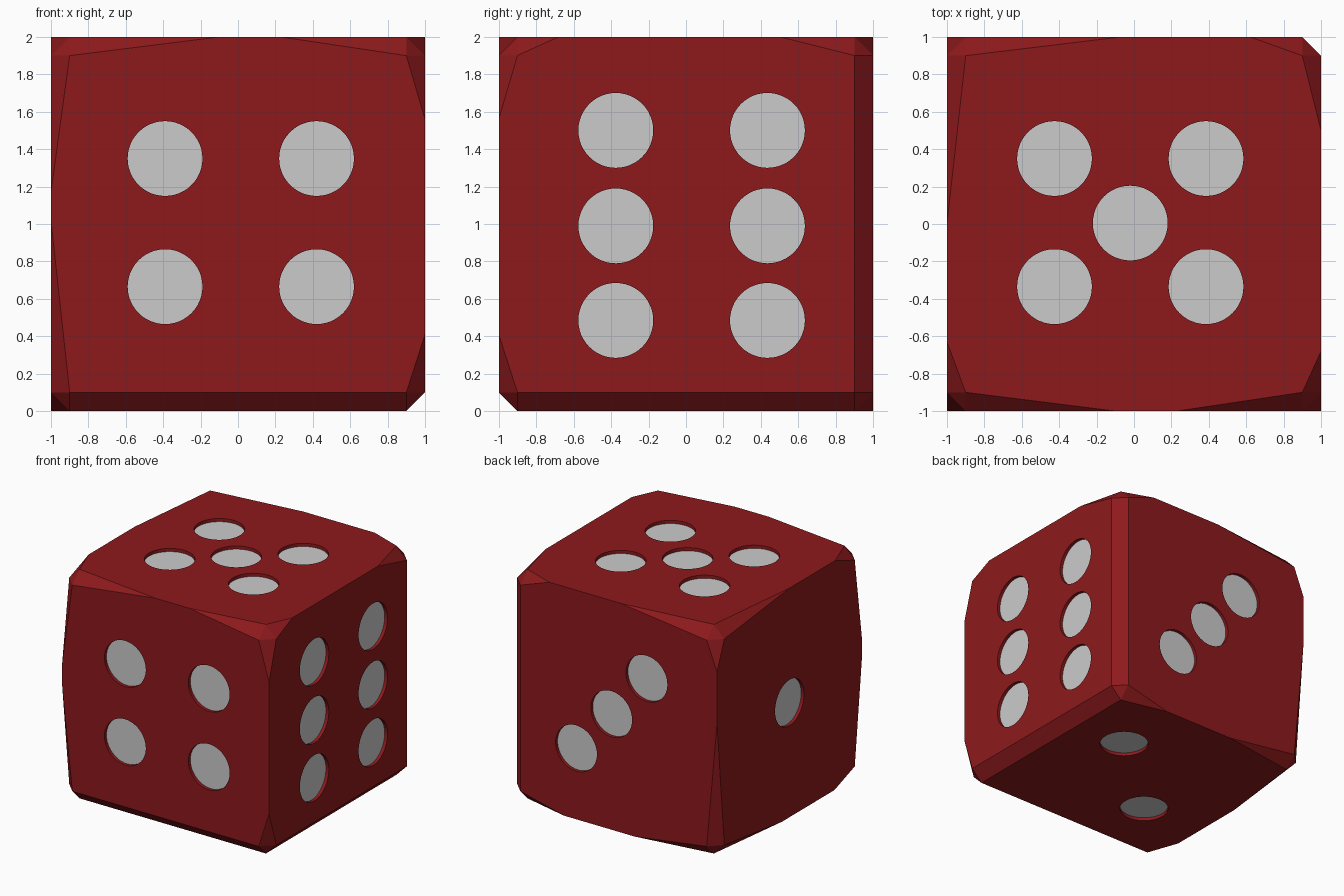
import bpy, bmesh
from mathutils import Vector, Matrix
from itertools import product

if "Cube" in bpy.data.objects:
    bpy.data.objects.remove(bpy.data.objects["Cube"])

R, DEPTH, B = 0.2, 0.03, 0.1


def add_object(name, bm):
    mesh = bpy.data.meshes.new(name)
    bm.to_mesh(mesh)
    bm.free()
    ob = bpy.data.objects.new(name, mesh)
    bpy.context.collection.objects.link(ob)
    return ob


# Die body: hull of the chamfered corners plus points where edges stay sharp
bm = bmesh.new()
for sx, sy, sz in product((-1, 1), repeat=3):
    for flat in range(3):
        c = [(1 if i == flat else 1 - B) * s for i, s in enumerate((sx, sy, sz))]
        bm.verts.new((c[0], c[1], c[2] + 1))
sharp_edges = [  # None marks the axis the edge runs along
    ((None, -1, 2), (-0.1, 0.23)),
    ((None, 1, 2), (-0.07, 0.62)),
    ((1, None, 2), (-0.68, 0.5)),
    ((-1, None, 2), (-0.63, 0.0)),
    ((1, -1, None), (0.41, 1.56)),
    ((-1, -1, None), (1.02, 1.17)),
    ((-1, 1, None), (1.2, 1.65)),
    ((None, 1, 0), (-0.2, 0.48)),
    ((-1, None, 0), (-0.62, 0.1)),
]
for line, ends in sharp_edges:
    for t in ends:
        bm.verts.new([t if v is None else v for v in line])
bmesh.ops.convex_hull(bm, input=bm.verts[:])
bmesh.ops.dissolve_limit(bm, angle_limit=0.005, verts=bm.verts[:], edges=bm.edges[:])
bmesh.ops.recalc_face_normals(bm, faces=bm.faces[:])
body = add_object("die_body", bm)
red = bpy.data.materials.new("red")
red.diffuse_color = (0.27, 0.01, 0.012, 1)
red.use_nodes = True
red.node_tree.nodes["Principled BSDF"].inputs["Base Color"].default_value = red.diffuse_color
body.data.materials.append(red)

# Pip centres as (outward normal, points on that face)
pips = [
    ((0, -1, 0), [(x, -1, z) for x in (-0.39, 0.42) for z in (0.665, 1.35)]),
    ((1, 0, 0), [(1, y, z) for y in (-0.375, 0.435) for z in (0.485, 0.99, 1.5)]),
    ((0, 0, 1), [(x, y, 2) for x in (-0.425, 0.385) for y in (-0.335, 0.35)] + [(-0.02, 0.005, 2)]),
    ((0, 1, 0), [(0.36, 1, 0.62), (0.02, 1, 1.01), (-0.32, 1, 1.41)]),
    ((-1, 0, 0), [(-1, 0, 1)]),
    ((0, 0, -1), [(0.41, 0.36, 0), (-0.41, -0.36, 0)]),
]


def pip_matrix(normal, point, offset):
    n = Vector(normal)
    return Matrix.Translation(Vector(point) + n * offset) @ n.to_track_quat('Z', 'Y').to_matrix().to_4x4()


# Recess cutter and grey pip floors
cut, floor = bmesh.new(), bmesh.new()
for normal, points in pips:
    for p in points:
        bmesh.ops.create_cone(cut, cap_ends=True, segments=48, radius1=R, radius2=R, depth=0.2,
                              matrix=pip_matrix(normal, p, 0.1 - DEPTH))
        bmesh.ops.create_circle(floor, cap_ends=True, segments=48, radius=R,
                                matrix=pip_matrix(normal, p, 0.002 - DEPTH))
cutter = add_object("pip_cutter", cut)
cutter.hide_render = True
add_object("pips", floor)

mod = body.modifiers.new("recesses", 'BOOLEAN')
mod.operation = 'DIFFERENCE'
mod.solver = 'EXACT'
mod.object = cutter
bpy.context.view_layer.objects.active = body
bpy.ops.object.modifier_apply(modifier=mod.name)
bpy.data.objects.remove(cutter)
